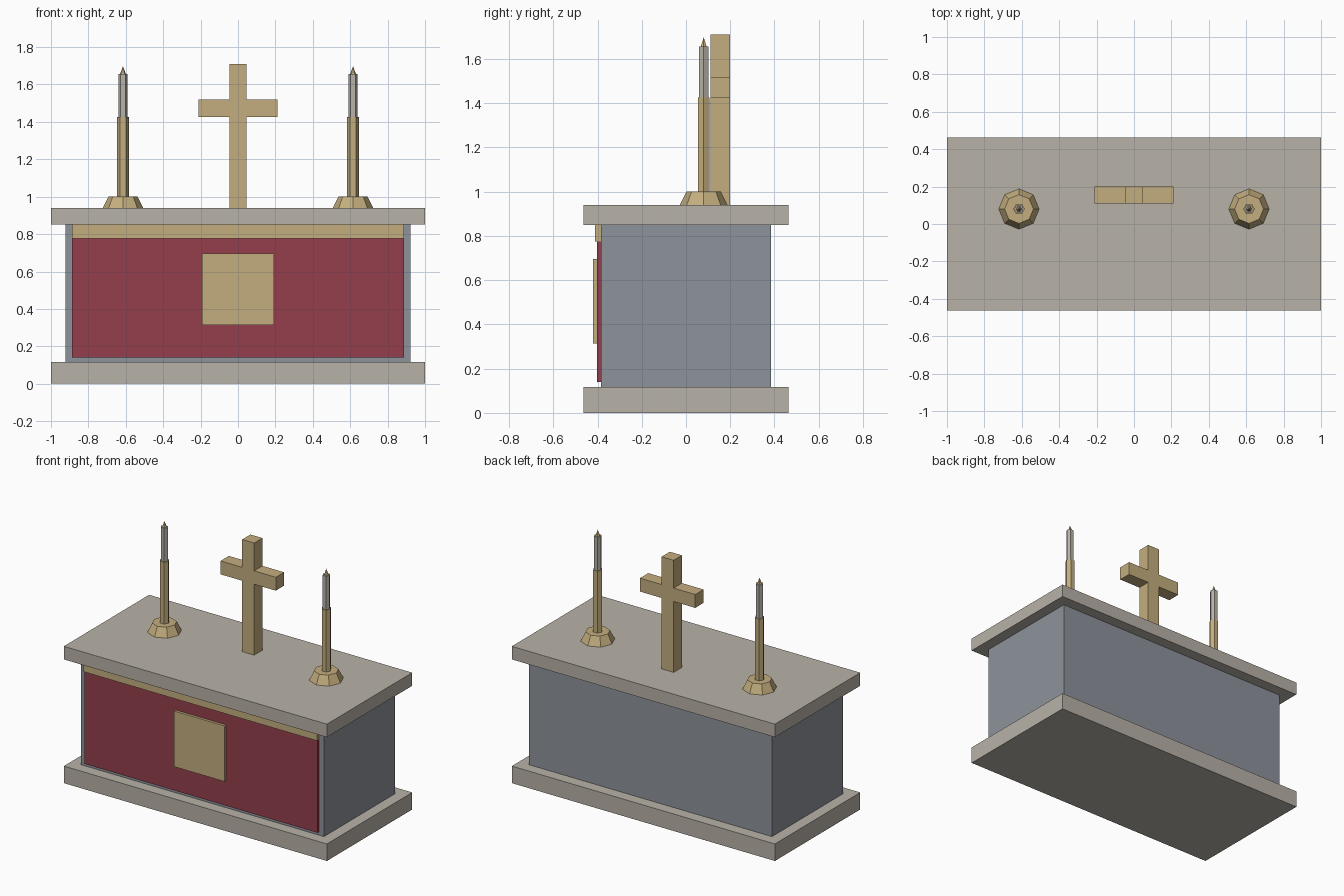
import bpy
import math

cube = bpy.data.objects.get("Cube")
if cube:
    bpy.data.objects.remove(cube, do_unlink=True)


def material(name, rgb):
    """Flat material from display RGB, converted to linear."""
    color = [(c / 255 / 12.92) if c < 11 else ((c / 255 + 0.055) / 1.055) ** 2.4 for c in rgb] + [1]
    mat = bpy.data.materials.new(name)
    mat.use_nodes = True
    mat.diffuse_color = color
    mat.node_tree.nodes["Principled BSDF"].inputs["Base Color"].default_value = color
    return mat


stone = material("pale stone", (184, 178, 167))
slate = material("grey stone", (141, 146, 155))
red = material("red cloth", (148, 62, 76))
gold = material("gold", (196, 174, 126))
wax = material("candle wax", (184, 180, 168))


def finish(obj, name, mat):
    obj.name = obj.data.name = name
    obj.data.materials.append(mat)
    return obj


def box(name, mat, x, y, z):
    """Box spanning (min, max) on each axis."""
    spans = (x, y, z)
    bpy.ops.mesh.primitive_cube_add(size=1, location=[(a + b) / 2 for a, b in spans])
    obj = bpy.context.object
    obj.scale = [b - a for a, b in spans]
    bpy.ops.object.transform_apply(location=False, rotation=False, scale=True)
    return finish(obj, name, mat)


def taper(name, mat, sides, r1, r2, x, z):
    """Faceted cone or prism standing at the candle row."""
    bpy.ops.mesh.primitive_cone_add(vertices=sides, radius1=r1, radius2=r2, depth=z[1] - z[0],
                                    location=(x, 0.08, sum(z) / 2), rotation=(0, 0, math.pi / 2))
    return finish(bpy.context.object, name, mat)


# Stone block between two slabs
box("plinth", stone, (-1, 1), (-0.463, 0.463), (0, 0.117))
box("altar_body", slate, (-0.923, 0.923), (-0.385, 0.385), (0.117, 0.85))
box("table_top", stone, (-1, 1), (-0.463, 0.463), (0.85, 0.94))

# Cloth hanging on the front
box("cloth_panel", red, (-0.887, 0.887), (-0.402, -0.385), (0.14, 0.776))
box("cloth_band", gold, (-0.887, 0.887), (-0.411, -0.385), (0.776, 0.85))
box("cloth_emblem", gold, (-0.192, 0.192), (-0.42, -0.402), (0.313, 0.695))

# Standing cross: upright and two arms
box("cross_upright", gold, (-0.046, 0.046), (0.11, 0.2), (0.94, 1.71))
for side, x in (("right", (-0.21, -0.046)), ("left", (0.046, 0.21))):
    box(f"cross_arm_{side}", gold, x, (0.11, 0.2), (1.427, 1.519))

# Pair of candlesticks
for side, x in (("right", -0.615), ("left", 0.615)):
    taper(f"candle_base_{side}", gold, 8, 0.108, 0.077, x, (0.94, 1.002))
    taper(f"candle_stem_{side}", gold, 6, 0.031, 0.031, x, (1.002, 1.427))
    taper(f"candle_{side}", wax, 6, 0.025, 0.025, x, (1.427, 1.657))
    taper(f"candle_flame_{side}", gold, 6, 0.015, 0, x, (1.657, 1.698))
